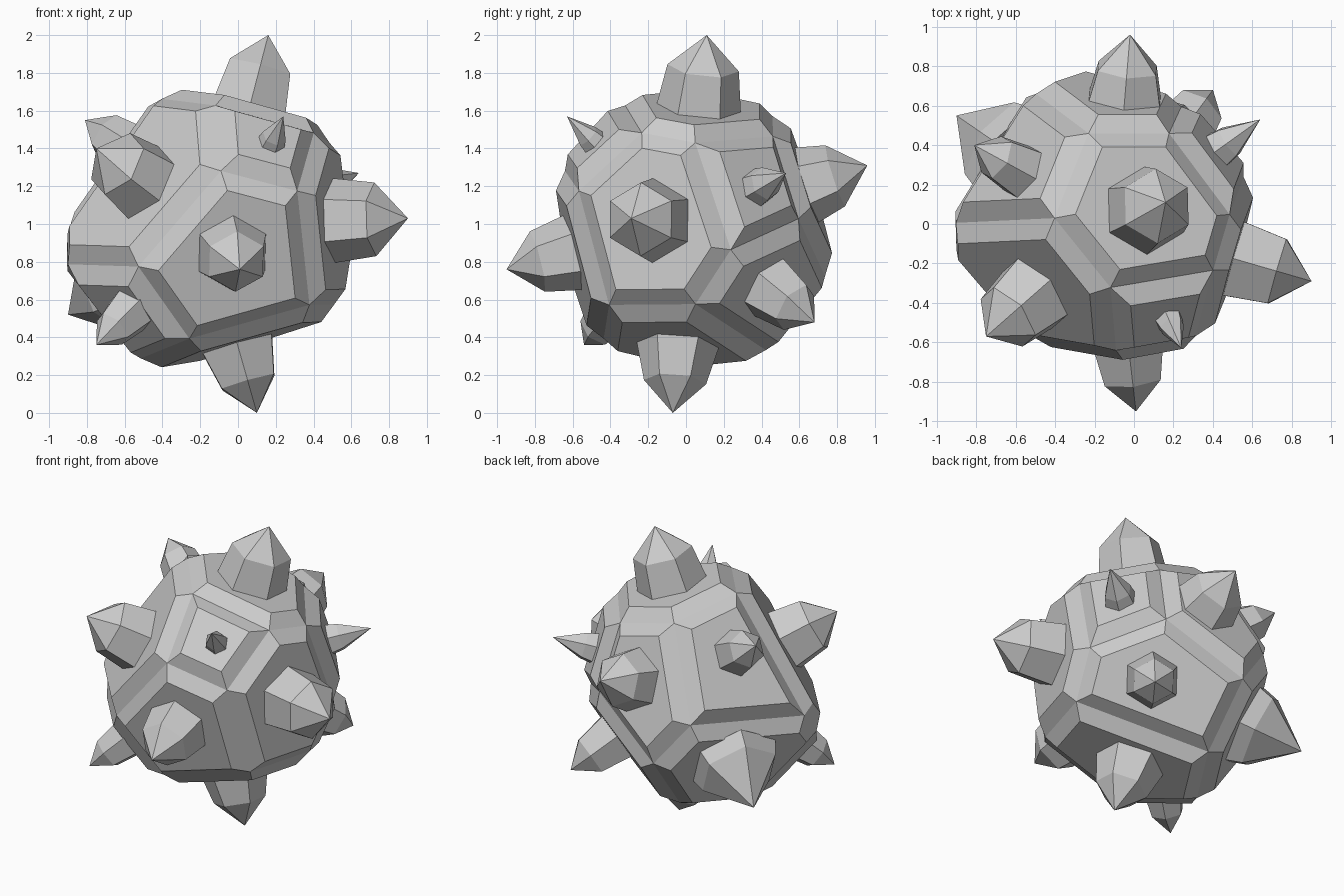
import bpy, bmesh, math
from mathutils import Vector

if "Cube" in bpy.data.objects:
    bpy.data.objects.remove(bpy.data.objects["Cube"])

CENTRE = Vector((-0.1, 0.0, 1.0))
RIM, RAISE = 0.078, 0.075

# Spikes: tip, base radius, shoulder radius, tip length, groove distance, facet normal (None = radial)
SPIKES = [
    ("top_spike", (.16, .11, 2.0), .225, .19, .18, .565, None),
    ("bottom_spike", (.10, -.07, 0.0), .22, .165, .17, .57, (.27, -.07, -.95)),
    ("front_spike", (.01, -.95, .76), .205, .165, .17, .55, None),
    ("back_spike", (-.02, .96, 1.31), .21, .17, .18, .60, None),
    ("right_spike", (.90, -.29, 1.03), .225, .195, .18, .56, None),
    ("front_left_upper_spike", (-.75, -.57, 1.40), .22, .185, .17, .50, (-.66, -.58, .48)),
    ("front_left_lower_spike", (-.75, -.54, .36), .135, .105, .14, .685, None),
    ("front_right_small_spike", (.24, -.63, 1.57), .075, .065, .16, .63, (.30, -.69, .66)),
    ("back_right_small_spike", (.64, .53, 1.27), .105, .09, .2, .605, None),
    ("back_right_lower_spike", (.40, .68, .48), .18, .14, .15, .565, None),
    ("back_left_large_spike", (-.90, .55, .52), .29, .255, .29, .62, None),
    ("back_left_upper_spike", (-.81, .40, 1.55), .15, .12, .15, .58, (-.75, .41, .51)),
]


def facing(tip, normal):
    return (Vector(normal) if normal else Vector(tip) - CENTRE).normalized()


def finish(bm, name):
    bmesh.ops.recalc_face_normals(bm, faces=bm.faces)
    mesh = bpy.data.meshes.new(name)
    bm.to_mesh(mesh)
    bm.free()
    bpy.context.collection.objects.link(bpy.data.objects.new(name, mesh))


# Faceted shell: a block cut by one plane under each spike
bm = bmesh.new()
bmesh.ops.create_cube(bm, size=4)
bmesh.ops.translate(bm, verts=bm.verts, vec=CENTRE)
for name, tip, _, _, _, dist, normal in SPIKES:
    n = facing(tip, normal)
    bmesh.ops.bisect_plane(bm, geom=bm.verts[:] + bm.edges[:] + bm.faces[:], dist=1e-5,
                           plane_co=CENTRE + n * dist, plane_no=n, clear_outer=True)
    bmesh.ops.holes_fill(bm, edges=[e for e in bm.edges if e.is_boundary], sides=0)
bmesh.ops.remove_doubles(bm, verts=bm.verts, dist=0.1)
bmesh.ops.recalc_face_normals(bm, faces=bm.faces)
# Sloping rim around each raised facet
bmesh.ops.inset_individual(bm, faces=bm.faces[:], thickness=RIM, depth=RAISE,
                           use_even_offset=True)
finish(bm, "faceted_shell")


# Hexagonal spikes, each with a shaft and a pointed cap
def spike(name, tip, base_r, shoulder_r, tip_len, dist, normal):
    tip = Vector(tip)
    axis = facing(tip, normal)
    up = Vector((0, 0, 1)) if abs(axis.z) < .9 else Vector((0, 1, 0))
    u = (up - axis * up.dot(axis)).normalized()
    v = axis.cross(u)
    shaft = (tip - CENTRE).dot(axis) - dist - RAISE + 0.01
    bm = bmesh.new()
    rings = []
    for back, r in ((shaft, base_r), (tip_len, shoulder_r)):
        rings.append([bm.verts.new(tip - axis * back + r * (
            u * math.cos(k * math.pi / 3) + v * math.sin(k * math.pi / 3))) for k in range(6)])
    point = bm.verts.new(tip)
    bm.faces.new(rings[0])
    for k in range(6):
        j = (k + 1) % 6
        bm.faces.new((rings[0][k], rings[0][j], rings[1][j], rings[1][k]))
        bm.faces.new((rings[1][k], rings[1][j], point))
    finish(bm, name)


for s in SPIKES:
    spike(*s)
